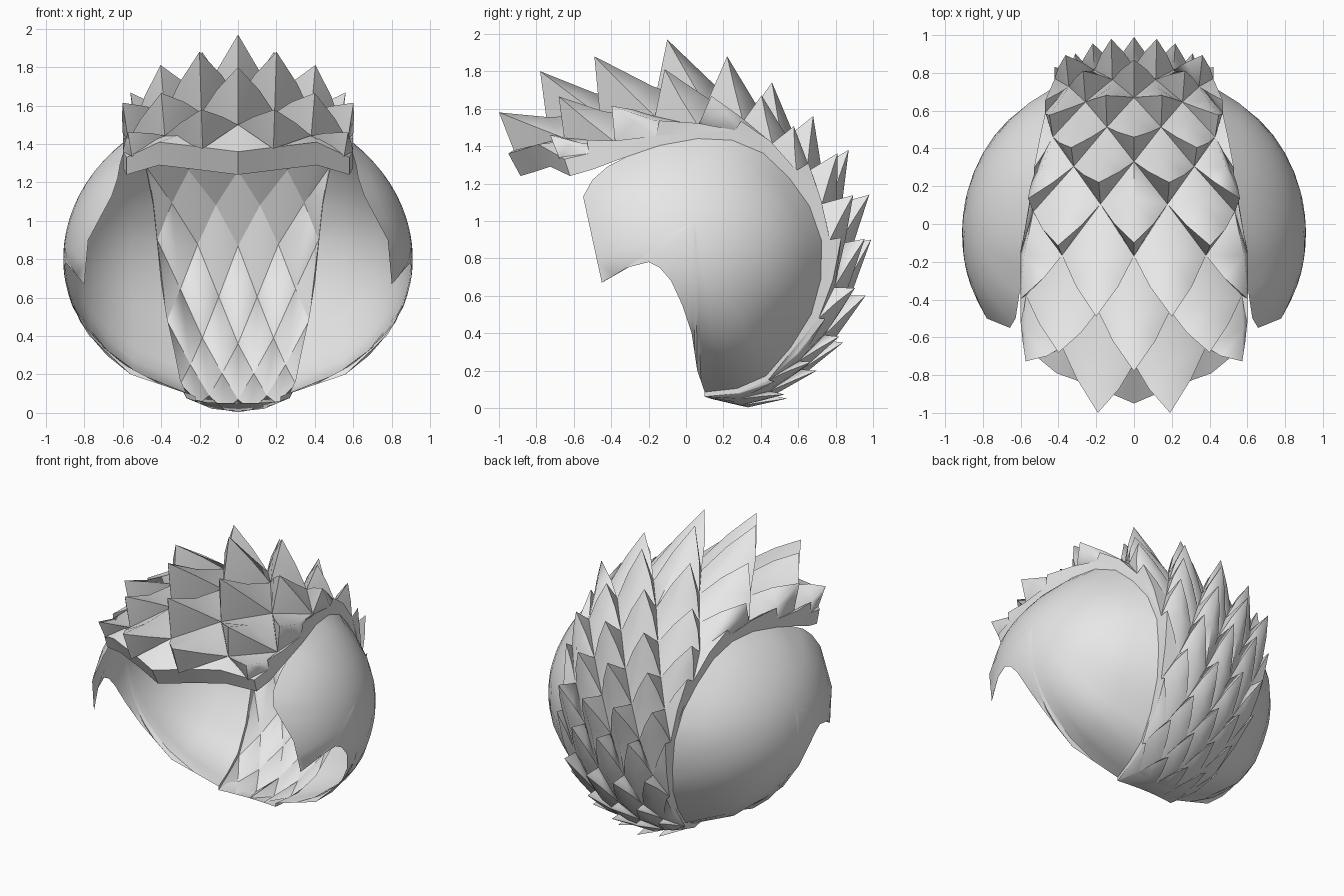
import bpy, bmesh, math
from mathutils import Vector

if "Cube" in bpy.data.objects:
    bpy.data.objects.remove(bpy.data.objects["Cube"])

grey = bpy.data.materials.new("plain grey")
grey.diffuse_color = (0.8, 0.8, 0.8, 1)
grey.use_nodes = True
grey.node_tree.nodes["Principled BSDF"].inputs["Base Color"].default_value = grey.diffuse_color

# Crest rows from the front brim over the top and down the back:
# centre line (y, z), side edge (y, z) and half width
CENTRE = [(-.95, 1.38), (-.74, 1.5), (-.47, 1.58), (-.17, 1.63), (.11, 1.63), (.33, 1.56),
          (.52, 1.43), (.67, 1.26), (.77, 1.08), (.83, .87), (.83, .6), (.75, .36),
          (.62, .2), (.45, .07), (.3, .01), (.13, .05)]
EDGE = [(-.65, 1.33), (-.52, 1.36), (-.37, 1.405), (-.16, 1.455), (.06, 1.495), (.26, 1.485),
        (.44, 1.41), (.59, 1.27), (.7, 1.1), (.77, .9), (.765, .68), (.71, .48),
        (.59, .29), (.44, .15), (.28, .08), (.1, .06)]
WIDTH = [.58, .6, .6, .6, .56, .53, .5, .47, .44, .42, .4, .37, .33, .3, .27, .22]
# Spike tip (y, z) of each row, nearest the centre line
TIPS = [(-1, 1.58), (-.78, 1.8), (-.49, 1.88), (-.1, 1.97), (.22, 1.88), (.46, 1.74),
        (.68, 1.56), (.87, 1.38), (.98, 1.14), (.99, .9), (.96, .6), (.84, .35),
        (.7, .2), (.54, .05)]


def make(name, bm, angle=40):
    bmesh.ops.recalc_face_normals(bm, faces=bm.faces)
    mesh = bpy.data.meshes.new(name)
    bm.to_mesh(mesh)
    bm.free()
    ob = bpy.data.objects.new(name, mesh)
    bpy.context.collection.objects.link(ob)
    mesh.materials.append(grey)
    bpy.ops.object.select_all(action='DESELECT')
    ob.select_set(True)
    bpy.context.view_layer.objects.active = ob
    bpy.ops.object.shade_smooth_by_angle(angle=math.radians(angle))
    return ob


def surface(row, x):
    """Point on the curved crest at a row, x clamped to the row's width."""
    w = WIDTH[row]
    x = max(-w, min(w, x))
    t = (x / w) ** 2
    (cy, cz), (ey, ez) = CENTRE[row], EDGE[row]
    return Vector((x, cy + (ey - cy) * t, cz + (ez - cz) * t))


def back(row):
    """0 on the top of the crest, 1 from the middle of the back down."""
    return min(1, max(0, (row - 4) / 5))


def column(row, j):
    """Staggered lattice point; columns tighten toward the back."""
    return surface(row, j * WIDTH[row] / (3.15 + .85 * back(row)))


def grid(bm, rows):
    vs = [[bm.verts.new(p) for p in r] for r in rows]
    for a, b in zip(vs, vs[1:]):
        for i in range(len(a) - 1):
            bm.faces.new((a[i], a[i + 1], b[i + 1], b[i]))


# Overlapping plump scales in staggered rows
bm = bmesh.new()
for i, (ty, tz) in enumerate(TIPS):
    near = column(i, 0 if i % 2 else 1)
    lift = Vector((0, ty - near.y, tz - near.z))
    for j in ((-4, -2, 0, 2, 4) if i % 2 else (-3, -1, 1, 3)):
        base = column(i, j)
        fade = 0 if abs(j) < 2 else (.13 - .07 * back(i)) * abs(j)
        up = lift * (1 - fade)
        if abs(j) == 4:
            up *= .5
        else:
            up.x = .1 * lift.length * base.x / WIDTH[i]
        tip = base + up
        left, right = column(i + 1, j - 1), column(i + 1, j + 1)
        centre = column(i + 1, j)
        mid = centre + up * .34
        # rounded shoulders between the widest point and the tip
        shoulders = []
        for side in (left, right):
            p = side.lerp(tip, .5) + (side - centre) * .09
            lim = WIDTH[i] + .015
            p.x = max(-lim, min(lim, p.x))
            shoulders.append(p)
        b, l, r, m, t, f, sl, sr = [bm.verts.new(p) for p in
                                    (column(i + 2, j), left, right, mid, tip, base, *shoulders)]
        for face in ((b, r, m), (b, m, l), (l, m, sl), (sl, m, t), (m, r, sr), (m, sr, t),
                     (l, sl, f), (sl, t, f), (r, f, sr), (sr, f, t), (b, l, f), (b, f, r)):
            bm.faces.new(face)
make("crest_scales", bm, 65)

# Zigzag front brim and the sheet joining it to the scales
XS = [-.58, -.41, -.2, 0, .2, .41, .58]
front = {0: (-.95, 1.36), .2: (-.865, 1.385), .41: (-.79, 1.41), .58: (-.65, 1.33)}
brim = [Vector((x, *front[abs(x)])) for x in XS]
bm = bmesh.new()
grid(bm, [brim, [surface(1, x * 1.035) for x in XS]])
make("front_brim", bm)

# Closing sheet under the lowest scales
bm = bmesh.new()
grid(bm, [[surface(r, WIDTH[r] * k / 4) for k in range(-4, 5)] for r in (13, 14, 15)])
make("bottom_sheet", bm)


def shell_x(y, z):
    b = .8 if z > .8 else .77
    return .91 * math.sqrt(max(.03, 1 - ((y + .05) / .9) ** 2 - ((z - .8) / b) ** 2))


# Inner line of the rim (x, y, z), where the side shells begin
inner = [(.58, -.62, 1.24), (.6, -.5, 1.275)]
for r, (y, z) in list(enumerate(EDGE))[2:]:
    d = Vector((.1 - y, .8 - z)).normalized()
    d *= .08 if r == 2 else .055 if r < 8 else .045 if r < 13 else .025
    inner.append((WIDTH[r], y + d.x, z + d.y))

# Rim: undercut face of the brim and a band down each side
bm = bmesh.new()
grid(bm, [brim, [p + Vector((0, .065 if abs(p.x) < .5 else .03,
                             -.12 if abs(p.x) < .5 else -.09)) for p in brim]])
for s in (-1, 1):
    grid(bm, [[(s * w, y, z) for w, (y, z) in zip(WIDTH, EDGE)],
              [(s * x, y, z) for x, y, z in inner]])
make("rim", bm, 30)

# Side shells: rounded cheeks with a hooked front edge
HOOK = [(.06, .2), (.03, .4), (-.02, .55), (-.08, .68), (-.14, .75), (-.2, .78),
        (-.3, .755), (-.45, .67), (-.5, .9), (-.55, 1.13), (-.5, 1.22), (-.42, 1.29)]
corners = [Vector(p) for p in inner[2:]] + [Vector((shell_x(*p), *p)) for p in HOOK]
outline = []
for a, p in enumerate(corners):
    outline += [p, p.lerp(corners[(a + 1) % len(corners)], .5)]
HUB = (.05, 1.0)
RINGS = 8
for s, name in ((-1, "left_shell"), (1, "right_shell")):
    bm = bmesh.new()
    rings = []
    for k in range(1, RINGS + 1):
        t = k / RINGS
        ring = []
        for p in outline:
            y = HUB[0] + (p.y - HUB[0]) * t
            z = HUB[1] + (p.z - HUB[1]) * t
            # ease the dome so its border meets the rim exactly
            x = shell_x(y, z) + (p.x - shell_x(p.y, p.z)) * t ** 5
            ring.append(bm.verts.new((s * x, y, z)))
        rings.append(ring)
    hub = bm.verts.new((s * shell_x(*HUB), *HUB))
    n = len(outline)
    for i in range(n):
        bm.faces.new((hub, rings[0][i], rings[0][(i + 1) % n]))
        for a, b in zip(rings, rings[1:]):
            bm.faces.new((a[i], b[i], b[(i + 1) % n], a[(i + 1) % n]))
    make(name, bm)
